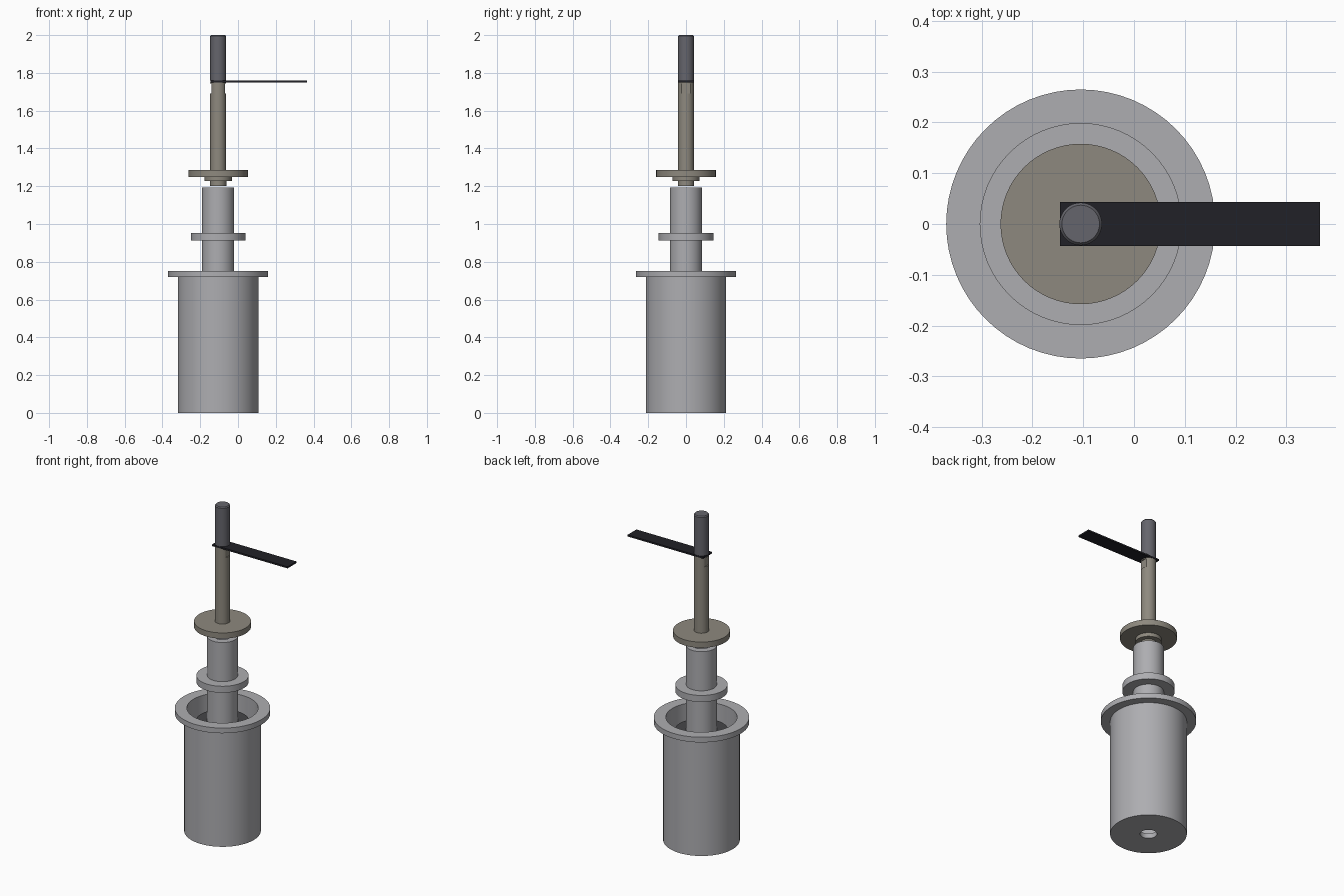
import bpy, bmesh, math

if "Cube" in bpy.data.objects:
    bpy.data.objects.remove(bpy.data.objects["Cube"])

AX = -0.105  # shared axis of all turned parts
SEG = 64


def material(name, rgb):
    m = bpy.data.materials.new(name)
    m.diffuse_color = (*rgb, 1)
    m.use_nodes = True
    m.node_tree.nodes["Principled BSDF"].inputs["Base Color"].default_value = m.diffuse_color
    return m


STEEL = material("steel", (0.42, 0.42, 0.44))
TAN = material("warm_metal", (0.27, 0.25, 0.21))
SLATE = material("slate", (0.13, 0.13, 0.15))
DARK = material("dark", (0.015, 0.015, 0.02))
RUBBER = material("rubber", (0.06, 0.06, 0.065))


def finish(name, bm, mat, smooth=True):
    bmesh.ops.recalc_face_normals(bm, faces=bm.faces)
    me = bpy.data.meshes.new(name)
    bm.to_mesh(me)
    bm.free()
    ob = bpy.data.objects.new(name, me)
    bpy.context.collection.objects.link(ob)
    ob.location.x = AX
    if mat:
        me.materials.append(mat)
    if smooth:
        bpy.ops.object.select_all(action='DESELECT')
        ob.select_set(True)
        bpy.context.view_layer.objects.active = ob
        bpy.ops.object.shade_smooth_by_angle(angle=math.radians(30))
    return ob


def turned(name, profile, mat, closed=False):
    """Spin an (r, z) profile; points at r = 0 close the ends."""
    bm = bmesh.new()
    rings = []
    for r, z in profile:
        if r == 0:
            rings.append([bm.verts.new((0, 0, z))] * SEG)
        else:
            rings.append([bm.verts.new((r * math.cos(2 * math.pi * i / SEG),
                                        r * math.sin(2 * math.pi * i / SEG), z))
                          for i in range(SEG)])
    pairs = list(zip(rings, rings[1:]))
    if closed:
        pairs.append((rings[-1], rings[0]))
    for a, b in pairs:
        for i in range(SEG):
            j = (i + 1) % SEG
            bm.faces.new(list(dict.fromkeys((a[i], a[j], b[j], b[i]))))
    return finish(name, bm, mat)


def box(name, x0, x1, y0, y1, z0, z1, mat):
    bm = bmesh.new()
    bmesh.ops.create_cube(bm, size=1)
    for v in bm.verts:
        v.co = (x1 if v.co.x > 0 else x0, y1 if v.co.y > 0 else y0,
                z1 if v.co.z > 0 else z0)
    return finish(name, bm, mat, False)


def cut(target, cutter):
    cutter.hide_render = True
    cutter.hide_set(True)
    mod = target.modifiers.new("cut", 'BOOLEAN')
    mod.operation = 'DIFFERENCE'
    mod.solver = 'EXACT'
    mod.object = cutter
    bpy.context.view_layer.objects.active = target
    bpy.ops.object.modifier_apply(modifier=mod.name)
    bpy.data.objects.remove(cutter)


# open can with a top flange and a hole in the floor
turned("outer_can", [(0.047, 0), (0.213, 0), (0.213, 0.72), (0.265, 0.72),
                     (0.265, 0.752), (0.198, 0.752), (0.198, 0.03),
                     (0.047, 0.03)], STEEL, closed=True)

# dark ring inside the can, around the sleeve
turned("inner_ring", [(0.085, 0.645), (0.147, 0.645), (0.147, 0.675),
                      (0.085, 0.675)], RUBBER, closed=True)

# flanged sleeve
turned("sleeve", [(0.046, 0.55), (0.085, 0.55), (0.085, 0.912), (0.145, 0.912),
                  (0.145, 0.952), (0.085, 0.952), (0.085, 1.192),
                  (0.046, 1.192)], STEEL, closed=True)

# shaft with stepped hub and wide disc
shaft = turned("shaft", [(0, 1.2), (0.043, 1.2), (0.043, 1.227), (0.072, 1.227),
                         (0.072, 1.25), (0.158, 1.25), (0.158, 1.285),
                         (0.042, 1.285), (0.042, 1.75), (0, 1.75)], TAN)

# two flats near the top of the shaft
for s in (-1, 1):
    xs = sorted((s * 0.035, s * 0.1))
    cut(shaft, box("flat_cutter", *xs, -0.1, 0.1, 1.69, 1.744, None))

# thin lever plate
box("lever_plate", -0.041, 0.471, -0.043, 0.043, 1.749, 1.759, DARK)

# handle rod with chamfered end
turned("top_rod", [(0, 1.759), (0.042, 1.759), (0.042, 1.994), (0.037, 2.0),
                   (0, 2.0)], SLATE)
